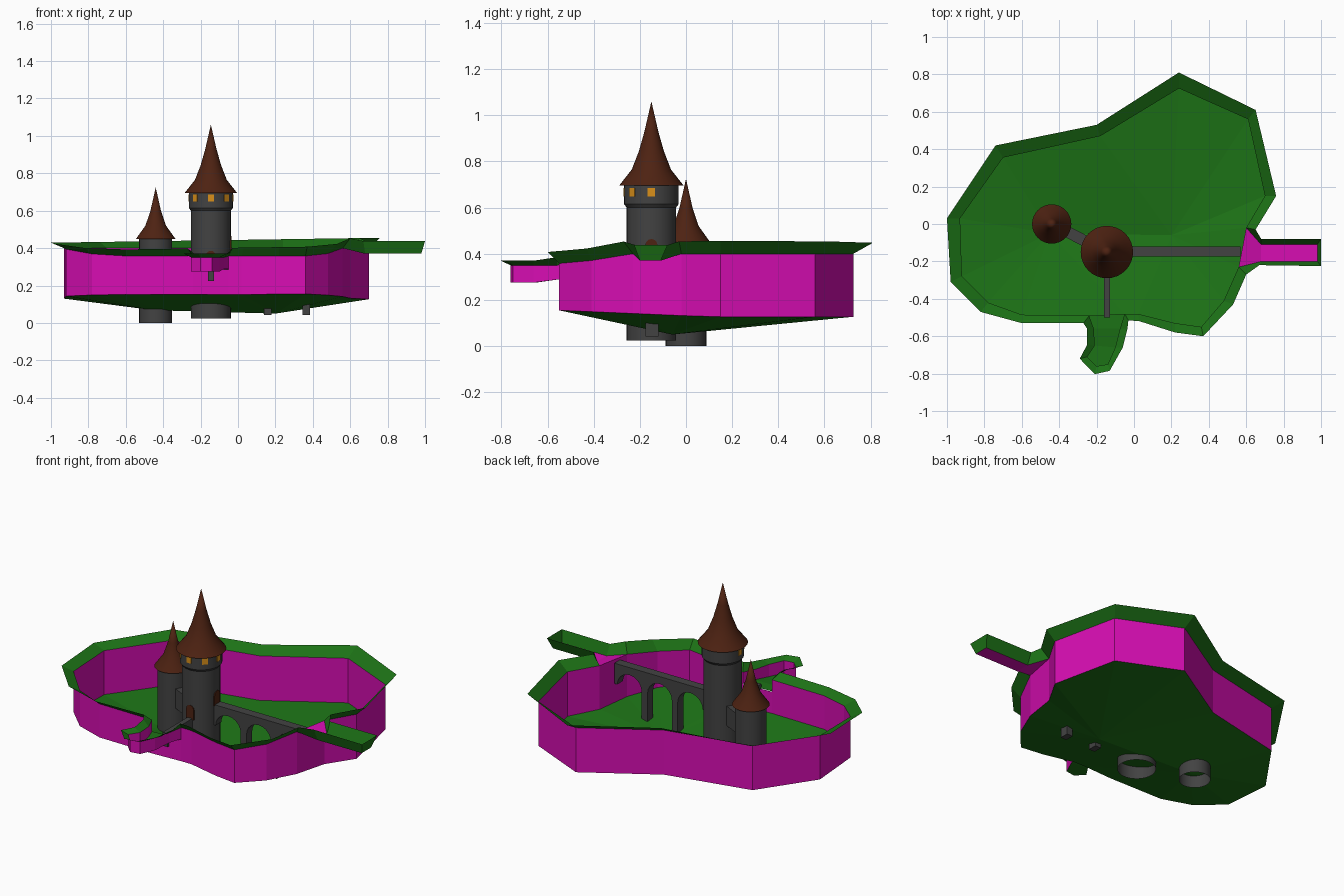
import bpy, bmesh, math
from mathutils import Matrix

if "Cube" in bpy.data.objects:
    bpy.data.objects.remove(bpy.data.objects["Cube"])


def material(name, rgb):
    m = bpy.data.materials.new(name)
    m.diffuse_color = (*rgb, 1)
    m.use_nodes = True
    m.node_tree.nodes["Principled BSDF"].inputs["Base Color"].default_value = m.diffuse_color
    return m


GREEN = material("green", (0.012, 0.17, 0.008))
PINK = material("pink", (0.68, 0.004, 0.45))
STONE = material("stone", (0.055, 0.055, 0.055))
ROOF = material("roof", (0.075, 0.016, 0.006))
GLOW = material("glow", (0.7, 0.28, 0.01))


def mesh(name, verts, faces, mat, smooth=False, merge=True):
    me = bpy.data.meshes.new(name)
    me.from_pydata(verts, [], faces)
    bm = bmesh.new()
    bm.from_mesh(me)
    if merge:
        bmesh.ops.remove_doubles(bm, verts=bm.verts, dist=1e-5)
    bmesh.ops.recalc_face_normals(bm, faces=bm.faces)
    bm.to_mesh(me)
    bm.free()
    me.materials.append(mat)
    ob = bpy.data.objects.new(name, me)
    bpy.context.collection.objects.link(ob)
    if smooth:
        bpy.ops.object.select_all(action='DESELECT')
        ob.select_set(True)
        bpy.context.view_layer.objects.active = ob
        bpy.ops.object.shade_smooth_by_angle(angle=math.radians(30))
    return ob


def strip(name, low, high, mat):
    """Band of quads between two equally long paths."""
    n = len(low)
    return mesh(name, low + high, [(i, i + 1, n + i + 1, n + i) for i in range(n - 1)], mat)


def lathe(name, cx, cy, profile, mat, n=32):
    verts = [(cx + r * math.cos(2 * math.pi * k / n), cy + r * math.sin(2 * math.pi * k / n), z)
             for r, z in profile for k in range(n)]
    faces = [(j * n + k, j * n + (k + 1) % n, (j + 1) * n + (k + 1) % n, (j + 1) * n + k)
             for j in range(len(profile) - 1) for k in range(n)]
    return mesh(name, verts, faces, mat, True)


def prism(name, profile, width, mat, loc, angle=0):
    """Extrude an x-z profile across y, then turn and place it."""
    n = len(profile)
    verts = [(x, s * width / 2, z) for s in (-1, 1) for x, z in profile]
    faces = [tuple(range(n)), tuple(range(n, 2 * n))]
    faces += [(i, (i + 1) % n, n + (i + 1) % n, n + i) for i in range(n)]
    ob = mesh(name, verts, faces, mat)
    ob.data.transform(Matrix.Translation(loc) @ Matrix.Rotation(angle, 4, 'Z'))
    return ob


def rect(x0, x1, z0, z1):
    return [(x0, z0), (x1, z0), (x1, z1), (x0, z1)]


def top_z(y):
    return 0.40 - 0.042 * min(1, max(0, (-0.25 - y) / 0.23))


def bottom_z(y):
    return 0.127 + 0.028 * min(1, max(0, (0.1 - y) / 0.65))


# Basin outline: wall x, y and flared rim x, y
OUTLINE = [
    (0.60, -0.02, 0.65, -0.03), (0.70, 0.15, 0.76, 0.15), (0.61, 0.56, 0.65, 0.61),
    (0.24, 0.725, 0.24, 0.81), (-0.18, 0.47, -0.20, 0.53), (-0.70, 0.355, -0.74, 0.42),
    (-0.93, 0.03, -1.0, 0.03), (-0.92, -0.28, -0.98, -0.31), (-0.78, -0.42, -0.82, -0.47),
    (-0.60, -0.485, -0.60, -0.53), (-0.24, -0.49, -0.27, -0.53),
    (-0.05, -0.48, -0.03, -0.515), (0.02, -0.48, 0.03, -0.52), (0.22, -0.53, 0.22, -0.58),
    (0.36, -0.55, 0.37, -0.60), (0.48, -0.41, 0.53, -0.43), (0.56, -0.23, 0.60, -0.27)]
bottom = [(a, b, bottom_z(b)) for a, b, c, d in OUTLINE]
top = [(a, b, top_z(b)) for a, b, c, d in OUTLINE]
rim = [(c, d, top_z(b) + 0.044 + 0.015 * c) for a, b, c, d in OUTLINE]
for side, s, e in (("back", 0, 11), ("front", 11, 17)):
    strip("basin_wall_" + side, bottom[s:e], top[s:e], PINK)
    strip("basin_rim_" + side, top[s:e], rim[s:e], GREEN)
strip("outlet_sill", bottom[10:12], [(x, y, 0.285) for x, y, z in top[10:12]], PINK)
strip("inlet_sill", [bottom[-1], bottom[0]], [top[-1], top[0]], PINK)

# Sagging basin floor fanned onto two low points
spine = [(-0.45, -0.05, 0.068), (0.2, -0.06, 0.05)]
n = len(bottom)
near = [n + min((0, 1), key=lambda k: math.dist(p[:2], spine[k][:2])) for p in bottom]
faces = []
for i in range(n):
    j = (i + 1) % n
    faces.append((i, j, near[i]))
    if near[i] != near[j]:
        faces.append((near[i], j, near[j]))
mesh("basin_floor", bottom + spine, faces, GREEN)

# Inlet channel on the right
CH = [(0.68, -0.20, 0.67, -0.22), (0.98, -0.20, 1.0, -0.225),
      (0.98, -0.11, 1.0, -0.08), (0.68, -0.11, 0.68, -0.08)]
ch_low = [top[-1]] + [(a, b, 0.37) for a, b, c, d in CH] + [top[0]]
ch_high = [rim[-1]] + [(c, d, 0.438) for a, b, c, d in CH] + [rim[0]]
strip("inlet_sides", ch_low, ch_high, GREEN)
mesh("inlet_bed", ch_low, [(0, 1, 4, 5), (1, 2, 3, 4)], PINK)

# Outlet channel at the front
OUT = [(-0.24, -0.49, -0.27, -0.53), (-0.215, -0.56, -0.25, -0.56),
       (-0.21, -0.65, -0.25, -0.645), (-0.25, -0.71, -0.29, -0.72),
       (-0.20, -0.76, -0.21, -0.803), (-0.14, -0.75, -0.13, -0.785),
       (-0.10, -0.66, -0.06, -0.66), (-0.075, -0.56, -0.035, -0.56),
       (-0.05, -0.48, -0.03, -0.515)]
bed = [(a, b, 0.275 if b < -0.6 else 0.288) for a, b, c, d in OUT]
lip = [(a, b, 0.35) for a, b, c, d in OUT]
edge = [(c, d, 0.37 if d < -0.6 else 0.385) for a, b, c, d in OUT]
edge[0], edge[-1], lip[0], lip[-1] = rim[10], rim[11], top[10], top[11]
strip("outlet_wall", bed, lip, PINK)
strip("outlet_rim", lip, edge, GREEN)
mesh("outlet_bed", bed, [(i, i + 1, 7 - i, 8 - i) for i in range(3)] + [(3, 4, 5)], GREEN)

# Towers and pointed roofs
MX, MY = -0.145, -0.15
lathe("main_tower", MX, MY, [(0.107, 0.025), (0.107, 0.60), (0.118, 0.615), (0.118, 0.70)], STONE)
lathe("main_roof", MX, MY, [(0.0, 0.697), (0.14, 0.695), (0.085, 0.765), (0.054, 0.845),
                            (0.03, 0.93), (0.0, 1.06)], ROOF)
lathe("small_tower", -0.44, 0, [(0.088, 0), (0.088, 0.455)], STONE)
lathe("small_roof", -0.44, 0, [(0.0, 0.452), (0.105, 0.45), (0.055, 0.52), (0.028, 0.60),
                               (0.0, 0.725)], ROOF)

# Glowing windows round the tower head
for k in range(5):
    prism("window_%d" % k, rect(0.108, 0.1205, 0.648, 0.686), 0.032, GLOW,
          (MX, MY, 0), -k * math.pi / 4)

# Arched doors above the two bridges
for name, z, a in (("right_door", 0.378, math.pi / 2), ("front_door", 0.30, 0)):
    arch = [(-0.026, z), (0.026, z)] + [
        (0.026 * math.cos(t * math.pi / 6), z + 0.06 + 0.026 * math.sin(t * math.pi / 6))
        for t in range(7)]
    prism(name, arch, 0.012, ROOF,
          (MX + 0.104 * math.sin(a), MY - 0.104 * math.cos(a), 0), a)


def bridge(spans, top_edge, spring, rise):
    """Deck profile with a round arch cut under every span."""
    pts = []
    for x0, x1 in spans:
        c, r = (x0 + x1) / 2, (x1 - x0) / 2
        pts += [(c - r * math.cos(t * math.pi / 10), spring + rise * math.sin(t * math.pi / 10))
                for t in range(11)]
    return pts + [(spans[-1][1] + 0.02, spring), (spans[-1][1] + 0.02, top_edge),
                  (spans[0][0] - 0.02, top_edge), (spans[0][0] - 0.02, spring)]


# Long bridge with piers, small front bridge, link between towers
prism("long_bridge", bridge([(-0.03, 0.14), (0.18, 0.345), (0.385, 0.55)], 0.385, 0.26, 0.08),
      0.055, STONE, (0, -0.147, 0))
for name, x in (("inner_pier", 0.16), ("outer_pier", 0.365)):
    prism(name, rect(x - 0.02, x + 0.02, 0.042, 0.262), 0.055, STONE, (0, -0.147, 0))
prism("front_bridge", bridge([(0.11, 0.33)], 0.308, 0.225, 0.06), 0.032, STONE,
      (MX, MY, 0), -math.pi / 2)
prism("tower_link", rect(0.06, 0.25, 0.23, 0.35), 0.06, STONE,
      (-0.44, 0, 0), math.atan2(MY, MX + 0.44))
